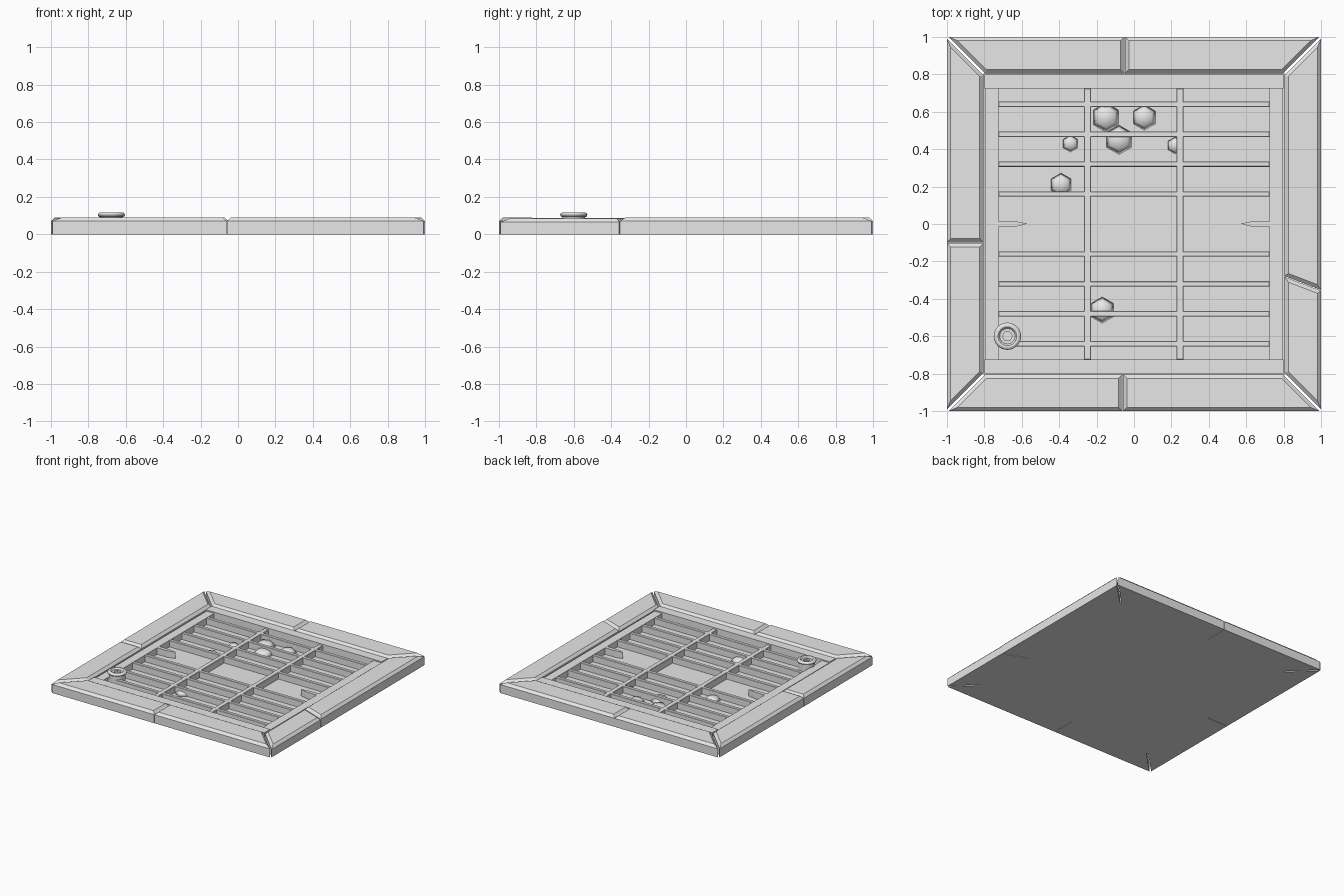
import bpy
import bmesh
from math import cos, sin, pi

if "Cube" in bpy.data.objects:
    bpy.data.objects.remove(bpy.data.objects["Cube"], do_unlink=True)

COLOUR = (0.8, 0.8, 0.8, 1.0)
grey = bpy.data.materials.new("plain grey")
grey.use_nodes = True
grey.diffuse_color = COLOUR
grey.node_tree.nodes["Principled BSDF"].inputs["Base Color"].default_value = COLOUR


def finish(name, bm, smooth=False):
    """Turn a bmesh into a named, coloured object."""
    bmesh.ops.recalc_face_normals(bm, faces=bm.faces)
    mesh = bpy.data.meshes.new(name)
    for f in bm.faces:
        f.smooth = smooth
    bm.to_mesh(mesh)
    bm.free()
    mesh.materials.append(grey)
    obj = bpy.data.objects.new(name, mesh)
    bpy.context.collection.objects.link(obj)
    return obj


def prism(name, outline, z0, z1, chamfer=0.0, drop=0.0):
    """Extrude a flat outline upwards, with an optional chamfered top."""
    bm = bmesh.new()
    low = [bm.verts.new((x, y, z0)) for x, y in outline]
    high = [bm.verts.new((x, y, z1 - drop)) for x, y in outline]
    bm.faces.new(low[::-1])
    top = bm.faces.new(high)
    n = len(outline)
    for i in range(n):
        j = (i + 1) % n
        bm.faces.new((low[i], low[j], high[j], high[i]))
    if chamfer:
        bm.normal_update()
        bmesh.ops.inset_region(bm, faces=[top], thickness=chamfer, use_even_offset=True)
        for v in top.verts:
            v.co.z = z1
    return finish(name, bm)


def box(name, x0, x1, y0, y1, z0, z1, chamfer=0.0):
    return prism(name, [(x0, y0), (x1, y0), (x1, y1), (x0, y1)], z0, z1, chamfer, chamfer)


# Border stones: each side is a mitred strip split by one joint
INNER, GAP, SEAM = 0.805, 0.009, 0.002
TURNS = {"front": (1, 0), "right": (0, 1), "back": (-1, 0), "left": (0, -1)}


def border_side(side, joint_out, joint_in, h_first, h_second):
    c, s = TURNS[side]

    def place(pts):
        return [(x * c - y * s, x * s + y * c) for x, y in pts]

    first = [(-1 + GAP, -1), (joint_out - SEAM, -1), (joint_in - SEAM, -INNER), (-INNER + GAP, -INNER)]
    second = [(joint_out + SEAM, -1), (1 - GAP, -1), (INNER - GAP, -INNER), (joint_in + SEAM, -INNER)]
    prism(side + "_stone_a", place(first), 0, h_first, 0.02, 0.02)
    prism(side + "_stone_b", place(second), 0, h_second, 0.02, 0.02)


border_side("front", -0.06, -0.06, 0.09, 0.09)
border_side("right", -0.355, -0.28, 0.085, 0.09)
border_side("back", 0.05, 0.05, 0.09, 0.09)
border_side("left", 0.1, 0.1, 0.09, 0.088)

# Floor below the grate
FLOOR, GRATE = 0.012, 0.066
box("floor", -INNER, INNER, -INNER, INNER, 0, FLOOR)

# Grate rim: raised rails front and back, lower rails at the sides
for sign, label in ((-1, "front"), (1, "back")):
    y0, y1 = sorted((sign * 0.725, sign * 0.8))
    box(label + "_rail", -0.8, 0.8, y0, y1, FLOOR, 0.076)
for sign, label in ((-1, "right"), (1, "left")):
    x0, x1 = sorted((sign * 0.725, sign * 0.795))
    box(label + "_rail", x0, x1, -0.725, 0.725, FLOOR, GRATE)

# Grate bars
for i, x in enumerate((-0.248, 0.245)):
    box(f"long_bar_{i}", x - 0.019, x + 0.019, -0.725, 0.725, FLOOR, GRATE, 0.003)
for i in range(4):
    for sign in (-1, 1):
        y = sign * (0.16 + 0.16 * i)
        box(f"cross_bar_{i}_{sign}", -0.725, 0.725, y - 0.014, y + 0.014, FLOOR, GRATE, 0.003)

# Pointed stubs of the broken middle bar
for sign in (-1, 1):
    stub = [(0.73, -0.014), (0.73, 0.014), (0.63, 0.014), (0.57, 0.002), (0.63, -0.014)]
    pts = [(sign * x, y) for x, y in stub]
    prism(f"broken_stub_{sign}", pts if sign < 0 else pts[::-1], FLOOR, GRATE)

# Pebbles on the floor: x, y, radius
PEBBLES = ((-0.15, 0.57, 0.078), (0.055, 0.57, 0.068), (-0.08, 0.45, 0.078), (-0.34, 0.43, 0.045),
           (0.22, 0.42, 0.045), (-0.39, 0.21, 0.062), (-0.17, -0.46, 0.07))
for i, (x, y, r) in enumerate(PEBBLES):
    bm = bmesh.new()
    bmesh.ops.create_uvsphere(bm, u_segments=6, v_segments=4, radius=r)
    for v in bm.verts:
        v.co = (v.co.x + x, v.co.y + y, FLOOR + max(v.co.z, 0) * 0.5)
    bmesh.ops.remove_doubles(bm, verts=bm.verts, dist=0.0005)
    finish(f"pebble_{i}", bm, smooth=True)

# Round bolt with a hexagonal recess
BOLT_X, BOLT_Y = -0.677, -0.6
PROFILE = ((0.06, FLOOR), (0.06, 0.092), (0.069, 0.095), (0.073, 0.104), (0.069, 0.112),
           (0.061, 0.117), (0.05, 0.117), (0.044, 0.112), (0.041, 0.105))
SIDES = 24
bm = bmesh.new()
rings = []
for r, z in PROFILE:
    rings.append([bm.verts.new((BOLT_X + r * cos(2 * pi * k / SIDES),
                                BOLT_Y + r * sin(2 * pi * k / SIDES), z)) for k in range(SIDES)])


def hex_ring(z):
    """Ring of the bolt's vertex count whose points lie on a hexagon."""
    ring = []
    for k in range(SIDES):
        a = 2 * pi * k / SIDES
        r = 0.023 / cos((a % (pi / 3)) - pi / 6)
        ring.append(bm.verts.new((BOLT_X + r * cos(a), BOLT_Y + r * sin(a), z)))
    return ring


rings += [hex_ring(0.105), hex_ring(0.085)]
for a, b in zip(rings, rings[1:]):
    for k in range(SIDES):
        j = (k + 1) % SIDES
        bm.faces.new((a[k], a[j], b[j], b[k]))
bm.faces.new(rings[0])
bm.faces.new(rings[-1])
bolt = finish("corner_bolt", bm)
bpy.context.view_layer.objects.active = bolt
bolt.select_set(True)
bpy.ops.object.shade_smooth_by_angle()
